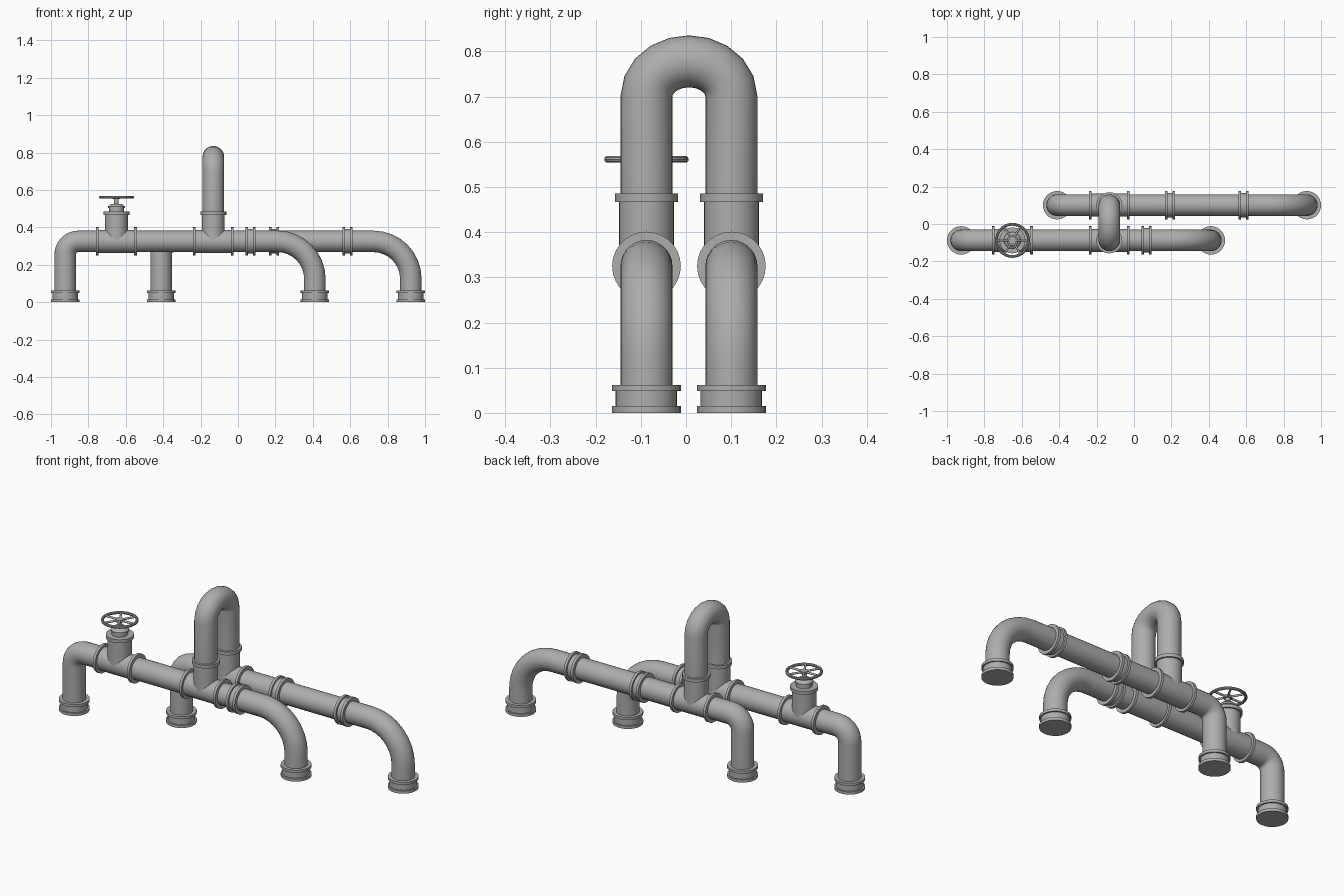
import bpy, bmesh, math
from mathutils import Vector, Matrix

if "Cube" in bpy.data.objects:
    bpy.data.objects.remove(bpy.data.objects["Cube"])

grey = bpy.data.materials.new("pipe grey")
grey.diffuse_color = (0.42, 0.42, 0.42, 1)
grey.use_nodes = True
grey.node_tree.nodes["Principled BSDF"].inputs["Base Color"].default_value = grey.diffuse_color

R, AXIS = 0.0575, 0.325           # pipe radius, height of the horizontal runs
YF, YB, XU, XV = -0.0875, 0.1005, -0.132, -0.65
SIDES = 28


def finish(bm, name):
    bmesh.ops.recalc_face_normals(bm, faces=bm.faces)
    me = bpy.data.meshes.new(name)
    bm.to_mesh(me)
    bm.free()
    ob = bpy.data.objects.new(name, me)
    bpy.context.collection.objects.link(ob)
    me.materials.append(grey)
    bpy.ops.object.select_all(action='DESELECT')
    bpy.context.view_layer.objects.active = ob
    ob.select_set(True)
    bpy.ops.object.shade_smooth_by_angle(angle=math.radians(35))
    return ob


def skin(bm, rings):
    for a, b in zip(rings, rings[1:]):
        for i in range(len(a)):
            j = (i + 1) % len(a)
            bm.faces.new((a[i], a[j], b[j], b[i]))
    bm.faces.new(rings[0])
    bm.faces.new(rings[-1])


def sweep(name, path, side, r=R):
    """Round tube along a planar path; side is the plane normal."""
    bm, side = bmesh.new(), Vector(side)
    path = [Vector(p) for p in path]
    rings = []
    for k, p in enumerate(path):
        t = (path[min(k + 1, len(path) - 1)] - path[max(k - 1, 0)]).normalized()
        u = t.cross(side)
        rings.append([bm.verts.new(p + r * (math.cos(a) * u + math.sin(a) * side))
                      for a in (2 * math.pi * i / SIDES for i in range(SIDES))])
    skin(bm, rings)
    return finish(bm, name)


def lathe(name, profile, loc, along_x=False):
    """Turned part from (radius, height) points."""
    bm = bmesh.new()
    rings = [[bm.verts.new((r * math.cos(2 * math.pi * i / SIDES),
                            r * math.sin(2 * math.pi * i / SIDES), h))
              for i in range(SIDES)] for r, h in profile]
    skin(bm, rings)
    if along_x:
        bm.transform(Matrix.Rotation(math.pi / 2, 4, 'Y'))
    bm.transform(Matrix.Translation(loc))
    return finish(bm, name)


def run(name, x0, x1, y, small=0.07, big=0.2, n=8):
    """Tight bend at x0, long bend at x1, feet on the ground."""
    path = [(x0, y, 0.01)]
    for cx, r, a0, a1 in ((x0 + small, small, 180, 90), (x1 - big, big, 90, 0)):
        for i in range(n + 1):
            a = math.radians(a0 + (a1 - a0) * i / n)
            path.append((cx + r * math.cos(a), y, AXIS - r + r * math.sin(a)))
    path.append((x1, y, 0.01))
    sweep(name, path, (0, 1, 0))
    foot = [(0.076, 0), (0.076, 0.015), (0.068, 0.015), (0.068, 0.048),
            (0.076, 0.048), (0.076, 0.062), (0.05, 0.062)]
    for side, x in (("left", x0), ("right", x1)):
        lathe(f"{name}_{side}_foot", foot, (x, y, 0))


def collar(name, x, y, half, body, w=0.014):
    """Sleeve with a flange at both ends."""
    prof = [(0.05, -half), (0.076, -half), (0.076, w - half), (body, w - half),
            (body, half - w), (0.076, half - w), (0.076, half), (0.05, half)]
    lathe(name, prof, (x, y, AXIS), True)


def tee(name, x, y):
    collar(name + "_sleeve", x, y, 0.109, 0.0615)
    lathe(name + "_branch", [(0.061, AXIS), (0.061, 0.467), (0.0695, 0.467),
                             (0.0695, 0.485), (0.03, 0.485)], (x, y, 0))


# main pipe runs
run("front_pipe", -0.924, 0.411, YF)
run("back_pipe", -0.411, 0.924, YB)

# tees and couplings
tee("valve_tee", XV, YF)
tee("front_bridge_tee", XU, YF)
tee("back_bridge_tee", XU, YB)
for name, x, y in (("front_coupling", 0.067, YF), ("back_coupling_a", 0.192, YB),
                   ("back_coupling_b", 0.585, YB)):
    collar(name, x, y, 0.0275, 0.066)

# bridge pipe joining the two runs
half, mid = (YB - YF) / 2, (YB + YF) / 2
arch = [(XU, mid - half * math.cos(a), 0.70 + 0.078 * math.sin(a))
        for a in (math.pi * i / 10 for i in range(11))]
sweep("bridge_pipe", [(XU, YF, 0.47)] + arch + [(XU, YB, 0.47)], (1, 0, 0))

# valve bonnet and stem
lathe("valve_stem", [(0.04, 0.48), (0.04, 0.503), (0.045, 0.503), (0.045, 0.512),
                     (0.028, 0.526), (0.012, 0.526), (0.012, 0.553),
                     (0.02, 0.553), (0.02, 0.567), (0.005, 0.567)], (XV, YF, 0))

# hand wheel rim and spokes
bm = bmesh.new()
rings = []
for i in range(33):
    a = 2 * math.pi * i / 32
    rings.append([bm.verts.new((XV + (0.086 + 0.0075 * math.cos(b)) * math.cos(a),
                                YF + (0.086 + 0.0075 * math.cos(b)) * math.sin(a),
                                0.561 + 0.0075 * math.sin(b)))
                  for b in (2 * math.pi * j / 10 for j in range(10))])
for a, b in zip(rings, rings[1:]):
    for i in range(10):
        bm.faces.new((a[i], a[(i + 1) % 10], b[(i + 1) % 10], b[i]))
bmesh.ops.remove_doubles(bm, verts=bm.verts, dist=1e-5)
finish(bm, "wheel_rim")
for i in range(6):
    a = math.pi * i / 3
    d = Vector((math.cos(a), math.sin(a), 0))
    c = Vector((XV, YF, 0.561))
    sweep(f"wheel_spoke_{i}", [c + d * 0.01, c + d * 0.086], (0, 0, 1), 0.0055)
